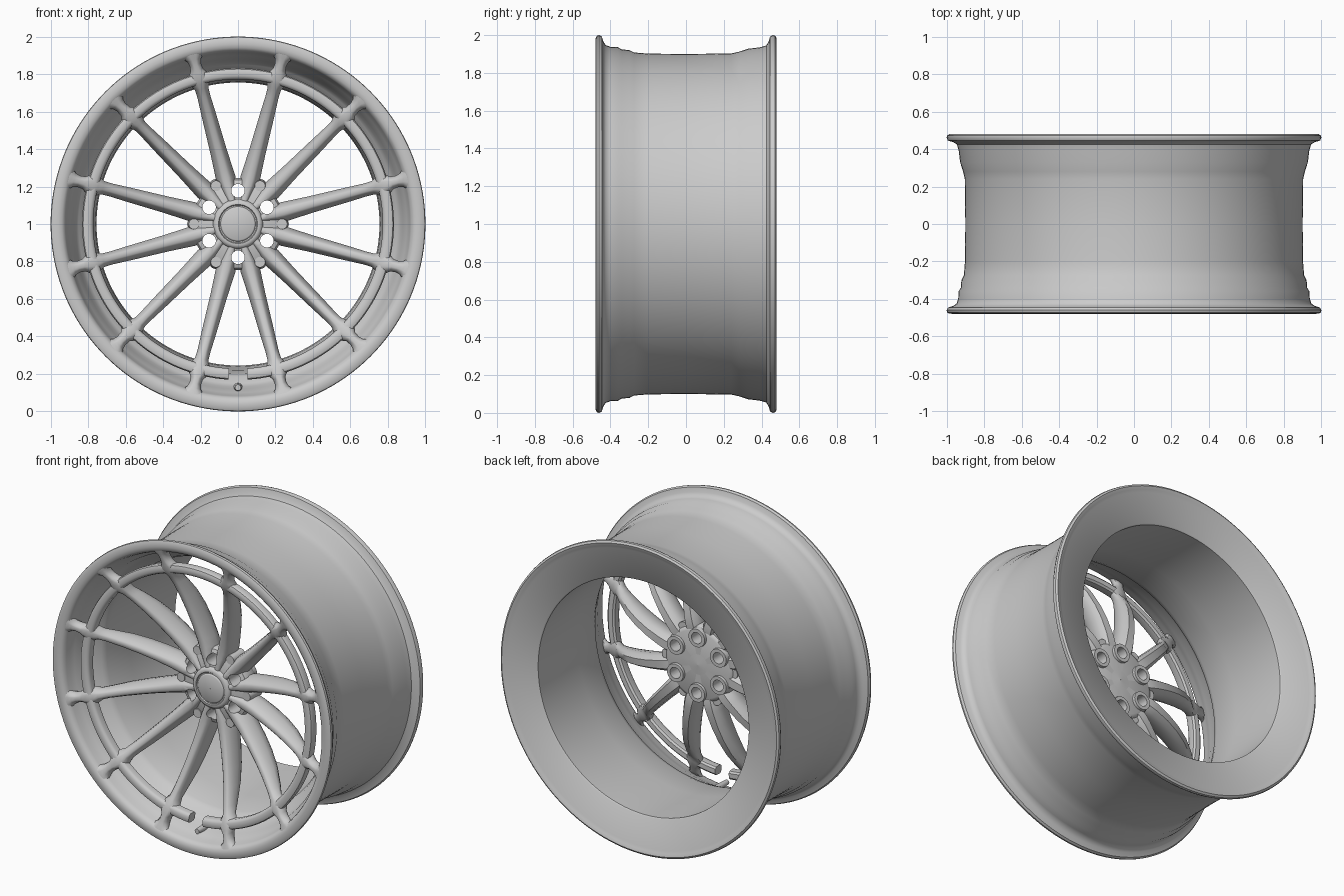
import bpy, bmesh, math
from mathutils import Matrix, Vector

cube = bpy.data.objects.get("Cube")
if cube:
    bpy.data.objects.remove(cube, do_unlink=True)

metal = bpy.data.materials.new("satin_grey_metal")
metal.use_nodes = True
grey = (0.6, 0.6, 0.6, 1)
metal.diffuse_color = grey
metal.node_tree.nodes["Principled BSDF"].inputs["Base Color"].default_value = grey

CENTRE = Vector((0, 0, 1))


def polar(r, angle, y, side=0.0):
    """Point at a radius and angle around the axle, moved sideways by side."""
    c, s = math.cos(angle), math.sin(angle)
    return CENTRE + Vector((r * c - side * s, y, r * s + side * c))


def smooth(obj, angle=40):
    bpy.ops.object.select_all(action="DESELECT")
    obj.select_set(True)
    bpy.context.view_layer.objects.active = obj
    bpy.ops.object.shade_smooth_by_angle(angle=math.radians(angle))


def finish(name, bm, angle=40):
    bmesh.ops.recalc_face_normals(bm, faces=bm.faces)
    mesh = bpy.data.meshes.new(name)
    bm.to_mesh(mesh)
    bm.free()
    mesh.materials.append(metal)
    obj = bpy.data.objects.new(name, mesh)
    bpy.context.collection.objects.link(obj)
    smooth(obj, angle)
    return obj


def loft(bm, sections, closed):
    """Skin matching point loops; cap the ends unless the loft closes."""
    loops = [[bm.verts.new(p) for p in s] for s in sections]
    n = len(loops[0])
    for i in range(len(loops) if closed else len(loops) - 1):
        a, b = loops[i], loops[(i + 1) % len(loops)]
        for j in range(n):
            k = (j + 1) % n
            bm.faces.new((a[j], a[k], b[k], b[j]))
    if not closed:
        bm.faces.new(loops[0])
        bm.faces.new(loops[-1])


def lathe(name, profile, steps=144, start=0.0, sweep=math.tau):
    """Revolve a closed (radius, y) profile around the axle."""
    closed = sweep >= math.tau
    count = steps if closed else steps + 1
    bm = bmesh.new()
    loft(bm, [[polar(r, start + sweep * i / steps, y) for r, y in profile]
              for i in range(count)], closed)
    return finish(name, bm)


def cylinder(bm, r1, r2, y1, y2, radius=0.0, angle=0.0):
    """Axle-parallel cylinder or cone; r1 faces the front."""
    place = Matrix.Translation(polar(radius, angle, (y1 + y2) / 2))
    turn = Matrix.Rotation(math.pi / 2, 4, "X")
    bmesh.ops.create_cone(bm, cap_ends=True, segments=32, radius1=r2,
                          radius2=r1, depth=y2 - y1, matrix=place @ turn)


# Barrel with both flanges: outside front to back, then inside back to front
outside = [(0.985, -0.478), (0.997, -0.472), (1.0, -0.46), (0.993, -0.446),
           (0.965, -0.437), (0.947, -0.425), (0.938, -0.40), (0.936, -0.36),
           (0.924, -0.34), (0.921, -0.30), (0.908, -0.275), (0.902, -0.2),
           (0.9, 0), (0.903, 0.24), (0.912, 0.28), (0.928, 0.33),
           (0.935, 0.39), (0.945, 0.425), (0.965, 0.437), (0.993, 0.445),
           (1.0, 0.46), (0.997, 0.472), (0.985, 0.48)]
inside = [(0.965, 0.474), (0.95, 0.465), (0.762, 0.442), (0.755, 0.435),
          (0.76, 0.3), (0.78, 0), (0.80, -0.2), (0.815, -0.235),
          (0.85, -0.265), (0.868, -0.29), (0.88, -0.35), (0.9, -0.39),
          (0.912, -0.42), (0.918, -0.445), (0.925, -0.464), (0.94, -0.476),
          (0.96, -0.48)]
lathe("barrel", outside + inside)

# Ring joining the spokes, left open at the bottom for the valve
gap = math.radians(3.5)
lathe("spoke_ring", [(0.772, -0.415), (0.778, -0.427), (0.79, -0.433),
                     (0.812, -0.435), (0.826, -0.43), (0.832, -0.418),
                     (0.828, -0.38), (0.815, -0.368), (0.785, -0.368),
                     (0.774, -0.378)],
      start=-math.pi / 2 + gap, sweep=math.tau - 2 * gap)

# Hub plate, lower than the spokes that run across it
drilled = [lathe("hub", [(0.012, -0.262), (0.13, -0.262), (0.21, -0.245),
                         (0.236, -0.235), (0.246, -0.215), (0.246, -0.155),
                         (0.235, -0.135), (0.215, -0.125), (0.012, -0.125)])]

# Lug bosses behind the hub and webs between the spoke pairs
for i in range(6):
    bm = bmesh.new()
    cylinder(bm, 0.066, 0.058, -0.2, -0.108, 0.178, math.radians(30 + 60 * i))
    drilled.append(finish("lug_boss_%d" % (i + 1), bm))
    bm = bmesh.new()
    cylinder(bm, 0.028, 0.036, -0.25, -0.14, 0.235, math.radians(60 * i))
    finish("spoke_web_%d" % (i + 1), bm)

# Centre cap with a shallow groove
lathe("centre_cap", [(0.001, -0.284), (0.085, -0.284), (0.09, -0.281),
                     (0.093, -0.276), (0.1, -0.276), (0.104, -0.282),
                     (0.115, -0.282), (0.128, -0.274), (0.135, -0.255),
                     (0.13, -0.13), (0.001, -0.12)], steps=64)

# Twelve tapered spokes: radius, half width, front y, back y
stations = [(0.09, 0.024, -0.272, -0.15), (0.15, 0.036, -0.272, -0.14),
            (0.21, 0.049, -0.27, -0.13), (0.25, 0.053, -0.272, -0.125),
            (0.30, 0.05, -0.277, -0.128), (0.40, 0.045, -0.296, -0.145),
            (0.50, 0.042, -0.32, -0.175), (0.60, 0.039, -0.35, -0.22),
            (0.70, 0.035, -0.388, -0.287), (0.745, 0.036, -0.41, -0.325),
            (0.772, 0.05, -0.426, -0.35), (0.80, 0.064, -0.437, -0.362),
            (0.83, 0.05, -0.444, -0.37), (0.85, 0.034, -0.449, -0.378),
            (0.88, 0.031, -0.456, -0.39), (0.905, 0.038, -0.463, -0.405),
            (0.922, 0.054, -0.469, -0.425), (0.94, 0.075, -0.474, -0.448)]


def spoke_section(r, w, front, back, angle):
    d = back - front
    half = [(0.28, 0), (0.52, 0.06), (0.8, 0.26), (1, 0.55), (0.9, 0.82), (0.5, 1)]
    shape = half + [(-x, t) for x, t in reversed(half)]
    return [polar(r, angle, front + d * t, w * x) for x, t in shape]


for i in range(12):
    bm = bmesh.new()
    a = math.radians(15 + 30 * i)
    loft(bm, [spoke_section(*s, a) for s in stations], False)
    drilled.append(finish("spoke_%02d" % (i + 1), bm, 50))

# Six lug holes drilled through hub, bosses and spoke roots
bm = bmesh.new()
for i in range(6):
    cylinder(bm, 0.036, 0.036, -0.4, 0.0, 0.178, math.radians(30 + 60 * i))
cutter = finish("lug_hole_cutter", bm)
cutter.hide_render = True
for part in drilled:
    cut = part.modifiers.new("lug_holes", "BOOLEAN")
    cut.operation = "DIFFERENCE"
    cut.solver = "EXACT"
    cut.object = cutter
    bpy.context.view_layer.objects.active = part
    bpy.ops.object.modifier_apply(modifier=cut.name)
    smooth(part, 45)
bpy.data.objects.remove(cutter, do_unlink=True)

# Valve stem at the bottom of the barrel
bm = bmesh.new()
cylinder(bm, 0.016, 0.024, -0.42, -0.28, 0.873, -math.pi / 2)
finish("valve_stem", bm)
